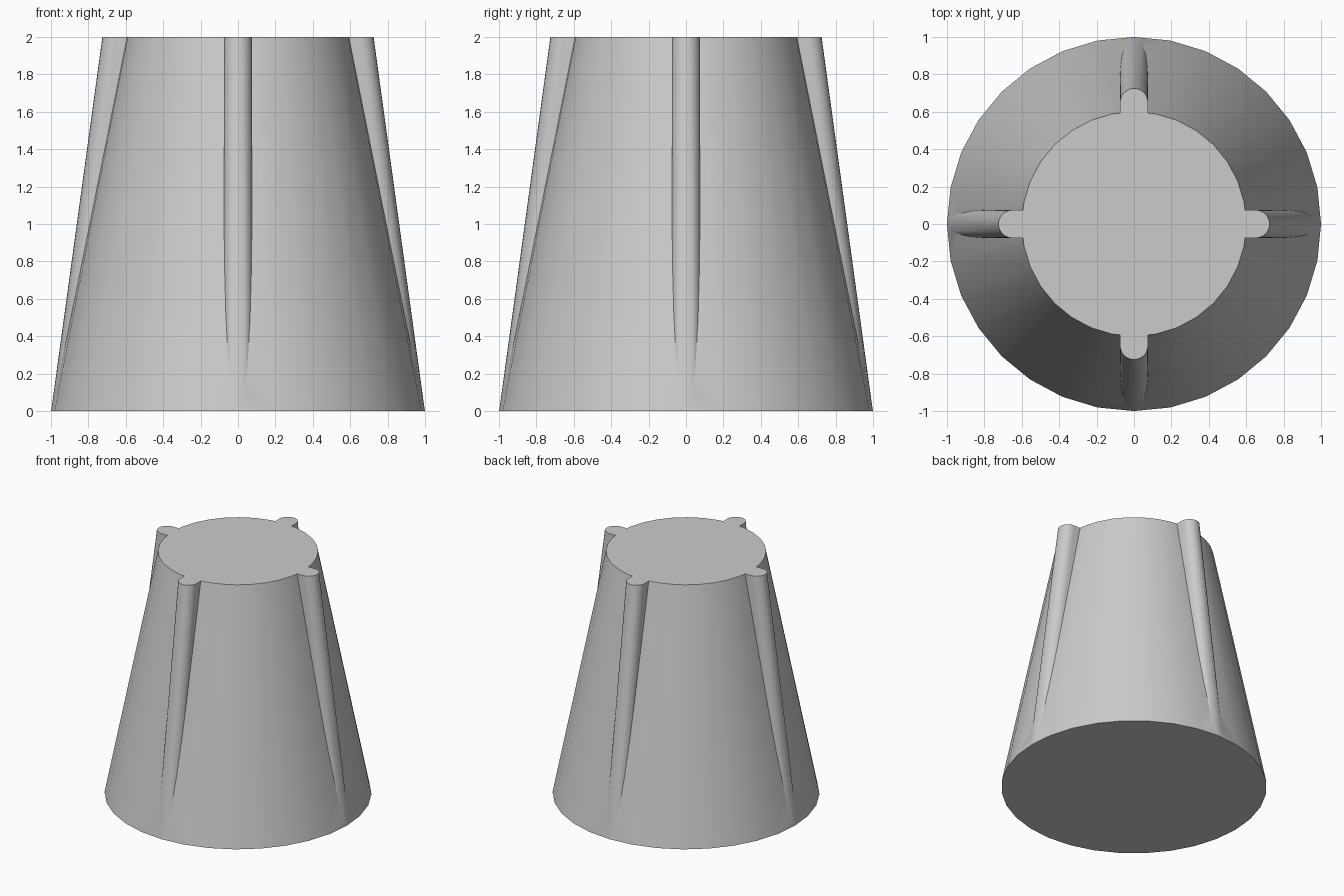
import bpy, bmesh, math

if "Cube" in bpy.data.objects:
    bpy.data.objects.remove(bpy.data.objects["Cube"])

HEIGHT, BASE_R, TOP_R = 2.0, 1.0, 0.6
RIB_R = 0.075                    # half width and nose radius of a rib
NOSE_TOP, NOSE_BASE = 0.725, 0.999

grey = bpy.data.materials.new("plain grey")
grey.use_nodes = True
colour = (0.6, 0.6, 0.6, 1)
grey.diffuse_color = colour
grey.node_tree.nodes["Principled BSDF"].inputs["Base Color"].default_value = colour


def make_object(name, bm):
    bmesh.ops.recalc_face_normals(bm, faces=bm.faces)
    mesh = bpy.data.meshes.new(name)
    bm.to_mesh(mesh)
    bm.free()
    mesh.materials.append(grey)
    obj = bpy.data.objects.new(name, mesh)
    bpy.context.collection.objects.link(obj)
    return obj


def loft(bm, lower, upper):
    """Solid between two outlines with equal point counts."""
    a = [bm.verts.new(p) for p in lower]
    b = [bm.verts.new(p) for p in upper]
    bm.faces.new(a)
    bm.faces.new(b)
    for i in range(len(a)):
        j = (i + 1) % len(a)
        bm.faces.new((a[i], a[j], b[j], b[i]))


def circle(radius, z, n=32):
    return [(radius * math.cos(math.tau * i / n),
             radius * math.sin(math.tau * i / n), z) for i in range(n)]


def rib_outline(nose, z, turn, n=12):
    """Round-nosed bar reaching outward from inside the body."""
    pts = [(0.3, -RIB_R)]
    for i in range(n + 1):
        t = math.pi * (i / n - 0.5)
        pts.append((nose - RIB_R + RIB_R * math.cos(t), RIB_R * math.sin(t)))
    pts.append((0.3, RIB_R))
    c, s = math.cos(turn), math.sin(turn)
    return [(x * c - y * s, x * s + y * c, z) for x, y in pts]


# Tapered body
bm = bmesh.new()
loft(bm, circle(BASE_R, 0), circle(TOP_R, HEIGHT))
body = make_object("ribbed_tapered_body", bm)

# Four ribs that fade into the body at the base
bm = bmesh.new()
for k in range(4):
    turn = k * math.pi / 2
    loft(bm, rib_outline(NOSE_BASE, 0, turn), rib_outline(NOSE_TOP, HEIGHT, turn))
ribs = make_object("ribs_helper", bm)
ribs.hide_render = True

# Join ribs and body into one clean solid
union = body.modifiers.new("rib_union", 'BOOLEAN')
union.operation = 'UNION'
union.solver = 'EXACT'
union.object = ribs
bpy.ops.object.select_all(action='DESELECT')
bpy.context.view_layer.objects.active = body
body.select_set(True)
bpy.ops.object.modifier_apply(modifier=union.name)
bpy.data.objects.remove(ribs)

# Merge the flat caps into single faces
bm = bmesh.new()
bm.from_mesh(body.data)
bmesh.ops.remove_doubles(bm, verts=bm.verts, dist=0.0005)
bmesh.ops.dissolve_limit(bm, angle_limit=0.01, verts=bm.verts, edges=bm.edges)
bm.to_mesh(body.data)
bm.free()

bpy.ops.object.shade_smooth_by_angle(angle=math.radians(30))
